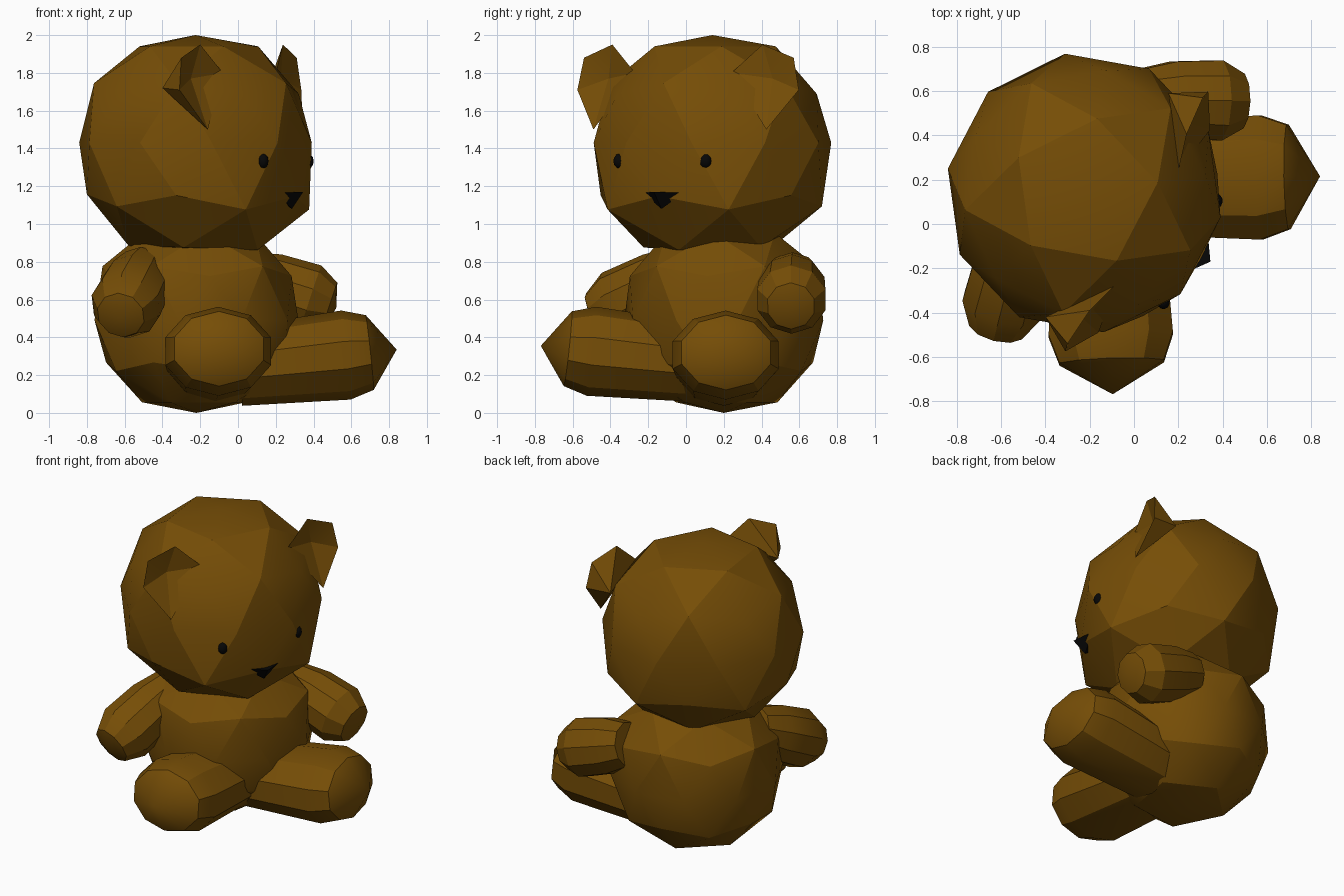
import bpy, bmesh, math
from mathutils import Vector, Matrix

if "Cube" in bpy.data.objects:
    bpy.data.objects.remove(bpy.data.objects["Cube"])


def material(name, rgb):
    m = bpy.data.materials.new(name)
    m.diffuse_color = (*rgb, 1)
    m.use_nodes = True
    m.node_tree.nodes["Principled BSDF"].inputs["Base Color"].default_value = m.diffuse_color
    return m


BROWN = material("brown_fur", (0.18, 0.075, 0.002))
BLACK = material("black", (0.002, 0.002, 0.002))


def finish(name, bm, mat, smooth=None):
    bmesh.ops.recalc_face_normals(bm, faces=bm.faces)
    me = bpy.data.meshes.new(name)
    bm.to_mesh(me)
    bm.free()
    ob = bpy.data.objects.new(name, me)
    bpy.context.collection.objects.link(ob)
    me.materials.append(mat)
    if smooth:
        bpy.ops.object.select_all(action='DESELECT')
        bpy.context.view_layer.objects.active = ob
        ob.select_set(True)
        bpy.ops.object.shade_smooth_by_angle(angle=math.radians(smooth))
    return ob


def ball(name, centre, radii, turn, top=2.0, bottom=2.0, front=0.0, flatten=1.0, mat=BROWN, smooth=21):
    """Faceted ball; top/bottom are roundness powers (2 = round, more = boxier),
    front adds fullness below the face, flatten pulls in the five-way corners."""
    bm = bmesh.new()
    bmesh.ops.create_icosphere(bm, subdivisions=2, radius=1)
    bm.transform(Matrix.Rotation(math.radians(turn), 4, 'Z'))
    facing = Vector((0.876, -0.482, 0))
    for v in bm.verts:
        h = math.hypot(v.co.x, v.co.y)
        p = top if v.co.z > 0 else bottom + front * max(0, v.co.dot(facing))
        k = (h ** p + abs(v.co.z) ** p) ** (-1 / p)
        v.co *= k * (flatten if len(v.link_edges) == 5 else 1)
    bm.transform(Matrix.Translation(centre) @ Matrix.Diagonal((*radii, 1)))
    return finish(name, bm, mat, smooth)


def limb(name, root, tip, width, height, profile, sides=10, smooth=30):
    """Padded tube from root to a blunt pointed tip; profile is (t, scale)."""
    root, tip = Vector(root), Vector(tip)
    axis = (tip - root).normalized()
    side = axis.cross(Vector((0, 0, 1))).normalized()
    up = side.cross(axis)
    bm = bmesh.new()
    rings = []
    for t, s in profile:
        c = root.lerp(tip, t)
        rings.append([bm.verts.new(c + side * math.cos(a) * width * s + up * math.sin(a) * height * s)
                      for a in (2 * math.pi * (i + 0.5) / sides for i in range(sides))])
    end = bm.verts.new(tip)
    bm.faces.new(rings[0])
    for i in range(sides):
        j = (i + 1) % sides
        for a, b in zip(rings, rings[1:]):
            bm.faces.new((a[i], a[j], b[j], b[i]))
        bm.faces.new((rings[-1][i], rings[-1][j], end))
    return finish(name, bm, BROWN, smooth)


def mirror(p, origin, normal):
    p, o, n = Vector(p), Vector(origin), Vector(normal).normalized()
    return p - 2 * (p - o).dot(n) * n


# Head is turned a little away from the body, so each has its own mirror plane
HEAD_PLANE = ((0.26, -0.125, 0), (0.482, 0.876, 0))
BODY_PLANE = ((0.37, -0.275, 0), (0.69, 0.725, 0))

# Body and head
ball("body", (-0.22, 0.2, 0.49), (0.545, 0.535, 0.5), -10, top=2.9, bottom=2.15, flatten=0.98)
ball("head", (-0.225, 0.14, 1.43), (0.625, 0.635, 0.588), 8, top=2.15, bottom=2.9, front=2.0, flatten=0.97)

# Legs
leg_profile = [(0, 0.88), (0.68, 1.0), (0.83, 0.84)]
root, tip = (0.0, 0.2, 0.245), (0.84, 0.215, 0.335)
limb("left_leg", root, tip, 0.295, 0.237, leg_profile)
limb("right_leg", mirror(root, *BODY_PLANE) + Vector((0, 0, 0.02)),
     mirror(tip, *BODY_PLANE) + Vector((0, 0, 0.02)), 0.295, 0.237, leg_profile)

# Arms
arm_profile = [(0, 0.75), (0.3, 0.95), (0.72, 1.0), (0.93, 0.68)]
limb("left_arm", (0.03, 0.565, 0.715), (0.52, 0.555, 0.555), 0.19, 0.19, arm_profile)
limb("right_arm", (-0.5, 0.0, 0.75), (-0.63, -0.51, 0.5), 0.19, 0.19, arm_profile)

# Ears: cupped rim with a hollow front and a pointed back
rim = [(-0.08, -0.27, 1.80), (-0.20, -0.39, 1.95), (-0.30, -0.54, 1.88),
       (-0.31, -0.575, 1.71), (-0.16, -0.49, 1.5)]
hollow, back = (-0.25, -0.41, 1.77), (-0.40, -0.42, 1.72)
for name, flip in (("right_ear", False), ("left_ear", True)):
    place = (lambda p: mirror(p, *HEAD_PLANE)) if flip else Vector
    bm = bmesh.new()
    ring = [bm.verts.new(place(p)) for p in rim]
    h, b = bm.verts.new(place(hollow)), bm.verts.new(place(back))
    for i in range(5):
        bm.faces.new((ring[i], ring[(i + 1) % 5], h))
        bm.faces.new((ring[(i + 1) % 5], ring[i], b))
    finish(name, bm, BROWN, 20)

# Eyes
eye = (0.133, -0.352, 1.333)
for name, p in (("right_eye", Vector(eye)), ("left_eye", mirror(eye, *HEAD_PLANE) - Vector((0.012, 0, 0)))):
    ball(name, p, (0.029, 0.033, 0.04), -29, mat=BLACK, smooth=40)

# Nose: small downward wedge
bm = bmesh.new()
for p in ((0.21, -0.23, 1.165), (0.33, -0.01, 1.165), (0.345, -0.17, 1.17),
          (0.285, -0.13, 1.08), (0.2, -0.09, 1.14)):
    bm.verts.new(p)
bmesh.ops.convex_hull(bm, input=bm.verts)
finish("nose", bm, BLACK)
